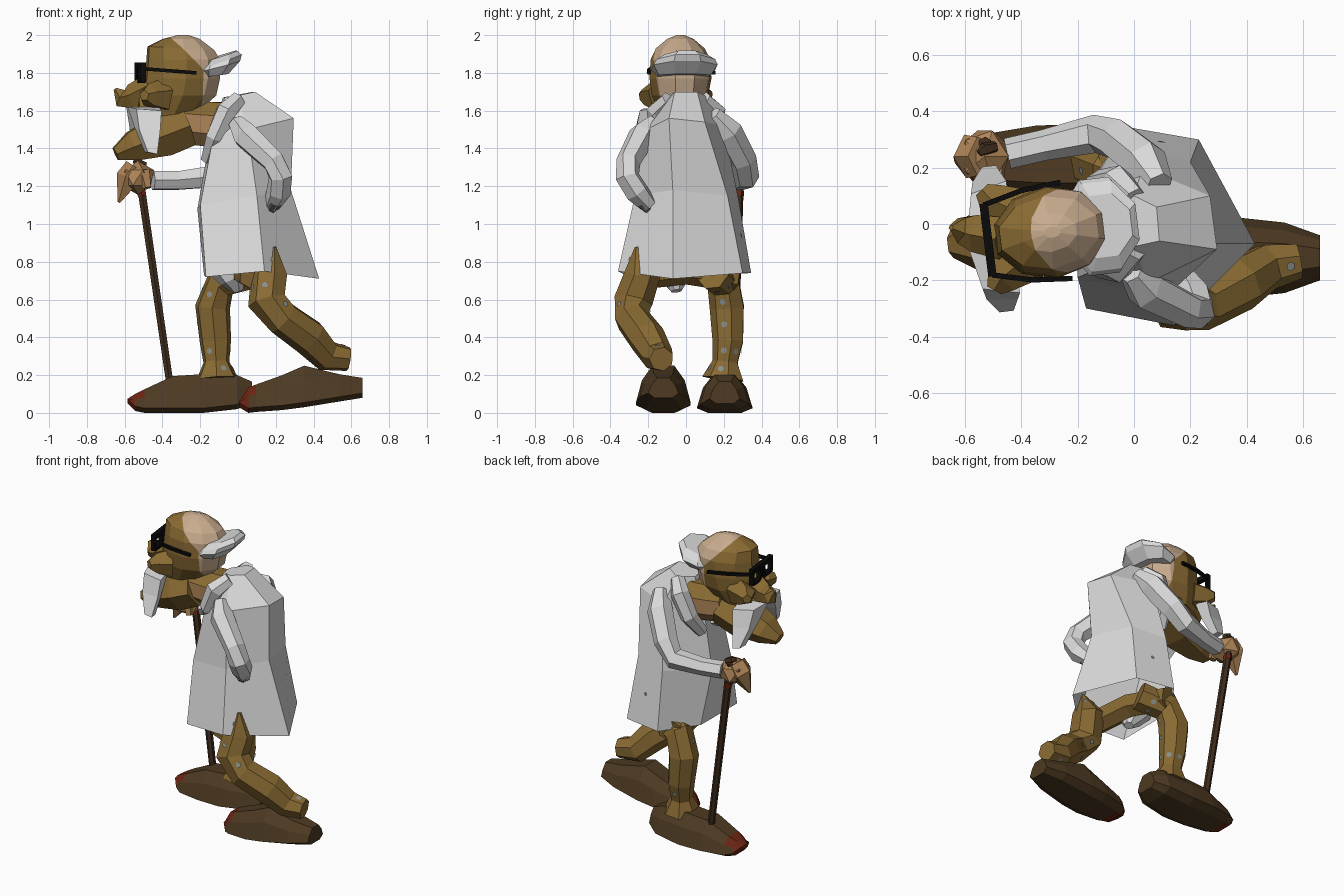
import bpy, bmesh, math, random
from mathutils import Vector, Matrix

random.seed(4)


def material(name, r, g, b):
    m = bpy.data.materials.new(name)
    m.diffuse_color = (r, g, b, 1)
    return m


OCHRE = material("ochre", 0.25, 0.145, 0.033)
PEACH = material("pale peach", 0.58, 0.41, 0.27)
TAN = material("tan skin", 0.43, 0.235, 0.095)
COAT = material("light grey", 0.7, 0.7, 0.7)
GREY = material("dark grey", 0.16, 0.16, 0.16)
SHOE = material("shoe brown", 0.075, 0.042, 0.016)
WOOD = material("cane brown", 0.05, 0.026, 0.012)
RED = material("dark red", 0.15, 0.018, 0.007)
BLACK = material("black", 0.003, 0.003, 0.003)
PATCH = material("patch grey", 0.25, 0.27, 0.27)


def finish(name, bm, *mats):
    bmesh.ops.recalc_face_normals(bm, faces=bm.faces[:])
    me = bpy.data.meshes.new(name)
    bm.to_mesh(me)
    bm.free()
    for m in mats:
        me.materials.append(m)
    ob = bpy.data.objects.new(name, me)
    bpy.context.collection.objects.link(ob)
    return ob


def skin(rings, open_start=False):
    """Join successive point rings into a surface."""
    bm = bmesh.new()
    vs = [[bm.verts.new(p) for p in r] for r in rings]
    n = len(vs[0])
    for a, b in zip(vs, vs[1:]):
        for i in range(n):
            j = (i + 1) % n
            bm.faces.new((a[i], a[j], b[j], b[i]))
    if not open_start:
        bm.faces.new(vs[0])
    bm.faces.new(vs[-1])
    return bm


def stack(rings, n=8):
    """Horizontal oval rings: x0, x1, y0, y1, z, tilt."""
    return skin([[((x0 + x1) / 2 + math.cos(a) * (x1 - x0) / 2,
                   (y0 + y1) / 2 + math.sin(a) * (y1 - y0) / 2, z + tilt * math.cos(a))
                  for a in (math.tau * (i + 0.5) / n for i in range(n))]
                 for x0, x1, y0, y1, z, tilt in rings])


def tube(pts, n=6, flat=1.0):
    """Faceted limb along points x, y, z, radius, without twisting."""
    ps = [Vector(p[:3]) for p in pts]
    rings, u = [], None
    for i, p in enumerate(ps):
        t = (ps[min(i + 1, len(ps) - 1)] - ps[max(i - 1, 0)]).normalized()
        if u is None:
            u = t.cross(Vector((0, 1, 0)))
            if u.length < 0.3:
                u = t.cross(Vector((0, 0, 1)))
        u = (u - t * u.dot(t)).normalized()
        v = t.cross(u)
        r = pts[i][3]
        rings.append([p + r * (math.cos(a) * u + flat * math.sin(a) * v)
                      for a in (math.tau * (k + 0.5) / n for k in range(n))])
    return skin(rings)


def limb(name, pts, mat, n=6, flat=1.0):
    return finish(name, tube(pts, n, flat), mat)


def add_patches(ob, name, count, size, mat):
    """Small thin worn spots on random faces."""
    bm = bmesh.new()
    faces = [f for f in ob.data.polygons if len(f.vertices) == 4]
    for f in random.sample(faces, min(count, len(faces))):
        q = f.normal.to_track_quat('Z', 'Y').to_matrix().to_4x4()
        bmesh.ops.create_circle(bm, cap_ends=True, segments=6, radius=size,
                                matrix=Matrix.Translation(f.center + f.normal * 0.006) @ q)
    finish(name, bm, mat)


# Long six-sided coat, open below, with hunched back and a pointed rear hem
coat = finish("coat", skin([
    [(-0.17, -0.3, 0.72), (0.14, -0.36, 0.75), (0.43, -0.07, 0.71),
     (0.23, 0.3, 0.74), (-0.03, 0.345, 0.74), (-0.18, 0.1, 0.73)],
    [(-0.2, -0.19, 1.1), (0.1, -0.27, 1.15), (0.28, -0.07, 1.18),
     (0.2, 0.22, 1.15), (-0.02, 0.28, 1.12), (-0.215, 0.03, 1.08)],
    [(-0.13, -0.16, 1.47), (0.05, -0.21, 1.5), (0.295, -0.09, 1.56),
     (0.27, 0.1, 1.54), (0.03, 0.2, 1.52), (-0.15, 0.02, 1.45)],
    [(-0.07, -0.05, 1.67), (0.0, -0.08, 1.68), (0.09, -0.06, 1.7),
     (0.08, 0.06, 1.7), (0.0, 0.1, 1.68), (-0.08, 0.02, 1.67)]], True), COAT)
add_patches(coat, "coat_stains", 3, 0.014, GREY)
for s, side in ((-1, "left"), (1, "right")):
    limb(side + "_collar", [(0.0, s * 0.09, 1.66, 0.045), (-0.06, s * 0.15, 1.6, 0.06),
                            (-0.12, s * 0.14, 1.46, 0.055), (-0.16, s * 0.06, 1.34, 0.04)], COAT)
limb("coat_lining", [(-0.07, -0.05, 0.8, 0.11), (-0.02, -0.06, 0.71, 0.08),
                     (0.0, -0.05, 0.645, 0.03)], COAT, 7)

# Arms: one tucked behind the back, one reaching for the cane
limb("left_sleeve", [(-0.01, -0.17, 1.54, 0.045), (0.04, -0.23, 1.47, 0.075),
                     (0.19, -0.305, 1.33, 0.065), (0.225, -0.31, 1.25, 0.065),
                     (0.215, -0.26, 1.17, 0.065), (0.18, -0.195, 1.1, 0.045)], COAT)
limb("left_hand", [(0.195, -0.23, 1.12, 0.045), (0.165, -0.19, 1.07, 0.025)], GREY)
limb("right_sleeve", [(0.09, 0.14, 1.58, 0.05), (0.04, 0.22, 1.49, 0.08),
                      (-0.06, 0.3, 1.34, 0.075), (-0.14, 0.32, 1.25, 0.068),
                      (-0.32, 0.28, 1.23, 0.055), (-0.45, 0.25, 1.23, 0.055)], COAT)
bm = bmesh.new()
bmesh.ops.create_icosphere(bm, subdivisions=1, radius=0.095,
                           matrix=Matrix.Translation((-0.53, 0.24, 1.245))
                           @ Matrix.Diagonal((1, 1.13, 0.95, 1)))
finish("cane_hand", bm, TAN)
limb("knuckles", [(-0.54, 0.24, 1.3, 0.06), (-0.58, 0.24, 1.24, 0.068),
                  (-0.63, 0.22, 1.115, 0.008)], TAN, 5, 1.2)
limb("thumb", [(-0.5, 0.19, 1.28, 0.04), (-0.48, 0.17, 1.19, 0.025)], TAN, 5)

# Cane
limb("cane", [(-0.53, 0.285, 1.31, 0.024), (-0.36, 0.25, 0.15, 0.022)], WOOD, 6)
limb("cane_handle", [(-0.55, 0.25, 1.33, 0.012), (-0.53, 0.265, 1.325, 0.025),
                     (-0.49, 0.275, 1.31, 0.02)], WOOD, 5)
limb("cane_band", [(-0.512, 0.281, 1.175, 0.026), (-0.508, 0.28, 1.15, 0.026)], RED, 6)

# Trousers
limb("trouser_seat", [(0.08, -0.27, 0.73, 0.08), (0.02, 0.0, 0.76, 0.08),
                      (-0.06, 0.26, 0.72, 0.08)], OCHRE)
legs = {
    "left_leg": [(0.19, -0.26, 0.88, 0.012), (0.17, -0.23, 0.74, 0.1),
                 (0.155, -0.28, 0.59, 0.105), (0.24, -0.285, 0.5, 0.095),
                 (0.38, -0.21, 0.4, 0.1), (0.475, -0.15, 0.3, 0.085),
                 (0.585, -0.13, 0.285, 0.065)],
    "right_leg": [(0.08, 0.14, 0.74, 0.09), (-0.09, 0.2, 0.69, 0.09),
                  (-0.135, 0.22, 0.56, 0.095), (-0.12, 0.225, 0.38, 0.085),
                  (-0.115, 0.21, 0.27, 0.07), (-0.11, 0.2, 0.18, 0.115)]}
for name, pts in legs.items():
    leg = limb(name, pts, OCHRE, 7)
    add_patches(leg, name + "_spots", 14, 0.017, PATCH)

# Big wedge shoes with red toes: x from toe, low z, high z, half width
LEFT = [(0.0, 0.03, 0.06, 0.04), (0.05, 0.0, 0.135, 0.095), (0.09, 0.005, 0.15, 0.12),
        (0.23, 0.015, 0.2, 0.145), (0.345, 0.03, 0.25, 0.145),
        (0.53, 0.06, 0.205, 0.125), (0.655, 0.08, 0.185, 0.08)]
RIGHT = [(0.0, 0.05, 0.075, 0.04), (0.04, 0.01, 0.1, 0.085), (0.09, 0.0, 0.125, 0.12),
         (0.24, 0.0, 0.195, 0.145), (0.4, 0.0, 0.205, 0.148),
         (0.58, 0.02, 0.2, 0.13), (0.66, 0.05, 0.165, 0.08)]
for name, toe, cy, stations in (("left_shoe", 0.005, -0.12, LEFT),
                                ("right_shoe", -0.585, 0.205, RIGHT)):
    rings = []
    for x, lo, hi, w in stations:
        half = [(0.6, lo), (1.0, lo + 0.025), (0.78, lo + (hi - lo) * 0.65), (0.4, hi)]
        rings.append([(toe + x, cy + w * k, z) for k, z in half]
                     + [(toe + x, cy - w * k, z) for k, z in reversed(half)])
    bm = skin(rings)
    for f in bm.faces:
        c = f.calc_center_median()
        f.material_index = int(c.x < toe + 0.08 and abs(c.y - cy) < 0.068)
    finish(name, bm, SHOE, RED)

# Neck, darker on top
bm = tube([(-0.3, -0.02, 1.54, 0.12), (-0.2, -0.01, 1.53, 0.125), (-0.04, 0.0, 1.52, 0.135)], 8)
bm.normal_update()
for f in bm.faces:
    f.material_index = int(f.calc_center_median().z > 1.57)
finish("neck", bm, TAN, OCHRE)

# Head, with bald pale crown and nape
head_parts = []
bm = stack([
    (-0.5, -0.2, -0.13, 0.07, 1.58, 0.02), (-0.51, -0.11, -0.18, 0.12, 1.68, 0.0),
    (-0.5, -0.09, -0.195, 0.135, 1.77, 0.0), (-0.49, -0.09, -0.19, 0.13, 1.87, 0.0),
    (-0.485, -0.12, -0.16, 0.1, 1.93, -0.01), (-0.4, -0.2, -0.1, 0.04, 1.98, 0.0),
    (-0.32, -0.26, -0.05, -0.01, 2.0, 0.0)], 10)
crown_co, crown_no = Vector((-0.25, 0, 1.87)), Vector((0.72, 0, 0.7))
nape_co, nape_no = Vector((-0.2, 0, 1.7)), Vector((1, 0, 0))
for co, no in ((crown_co, crown_no), (nape_co, nape_no)):
    bmesh.ops.bisect_plane(bm, geom=bm.verts[:] + bm.edges[:] + bm.faces[:],
                           plane_co=co, plane_no=no)
for f in bm.faces:
    c = f.calc_center_median()
    f.material_index = int((c - crown_co).dot(crown_no) > 0 or (c - nape_co).dot(nape_no) > 0)
head_parts.append(finish("head", bm, OCHRE, PEACH))

# Jaw, nose, mouth, cheeks
head_parts += [
    limb("jaw", [(-0.27, -0.03, 1.52, 0.125), (-0.4, -0.03, 1.47, 0.13),
                 (-0.56, -0.03, 1.41, 0.09), (-0.65, -0.03, 1.37, 0.04)], OCHRE, 6, 1.2),
    limb("nose", [(-0.46, -0.03, 1.72, 0.08), (-0.56, 0.0, 1.67, 0.07),
                  (-0.615, 0.02, 1.665, 0.05), (-0.645, 0.03, 1.715, 0.01)], OCHRE, 5),
    limb("mouth", [(-0.4, -0.03, 1.6, 0.1), (-0.53, -0.03, 1.6, 0.075)], OCHRE)]
# One half moustache: inner-front, inner-back, outer-back, outer-front at three heights
MOUSTACHE = [[(-0.59, 0.03, 1.62), (-0.43, 0.1, 1.62), (-0.43, 0.2, 1.6), (-0.56, 0.17, 1.61)],
             [(-0.56, 0.12, 1.5), (-0.45, 0.14, 1.5), (-0.44, 0.22, 1.49), (-0.55, 0.21, 1.5)],
             [(-0.52, 0.2, 1.38), (-0.46, 0.21, 1.37), (-0.46, 0.26, 1.37), (-0.51, 0.26, 1.38)]]
for s, side in ((-1, "left"), (1, "right")):
    y = lambda d: -0.03 + s * d
    head_parts += [
        limb(side + "_cheek", [(-0.41, y(0.09), 1.68, 0.09), (-0.49, y(0.14), 1.68, 0.065),
                               (-0.52, y(0.18), 1.68, 0.03)], OCHRE, 5),
        # Drooping moustache
        finish(side + "_moustache", skin([[(a, y(b), c) for a, b, c in r] for r in MOUSTACHE]), COAT),
        # Spectacle arm
        limb(side + "_temple", [(-0.52, y(0.125), 1.822, 0.013),
                                (-0.38, y(0.16), 1.811, 0.013),
                                (-0.24, y(0.172), 1.8, 0.013)], BLACK, 4)]
    # Spectacle rim
    bm = bmesh.new()
    for dy, dz, ly, lz in ((0.065, 0.04, 0.13, 0.03), (0.07, -0.045, 0.1, 0.018),
                           (0.02, 0, 0.018, 0.1), (0.12, 0, 0.018, 0.1)):
        bmesh.ops.create_cube(bm, size=1, matrix=Matrix.Translation((-0.52, y(dy), 1.8 + dz))
                              @ Matrix.Diagonal((0.03, ly, lz, 1)))
    head_parts.append(finish(side + "_rim", bm, BLACK))

# Hair fringe: a tilted lens wrapping the back of the head
head_parts.append(finish("hair_fringe", stack([
    (-0.22, -0.05, -0.18, 0.12, 1.785, 0.01), (-0.26, 0.015, -0.215, 0.155, 1.83, 0.035),
    (-0.25, 0.025, -0.2, 0.14, 1.855, 0.045), (-0.21, 0.0, -0.15, 0.09, 1.885, 0.035)], 8), COAT))

# Turn the head slightly to its left
pivot = Vector((-0.3, -0.03, 0))
turn = Matrix.Translation(pivot) @ Matrix.Rotation(math.radians(7), 4, 'Z') @ Matrix.Translation(-pivot)
for ob in head_parts:
    ob.data.transform(turn)
